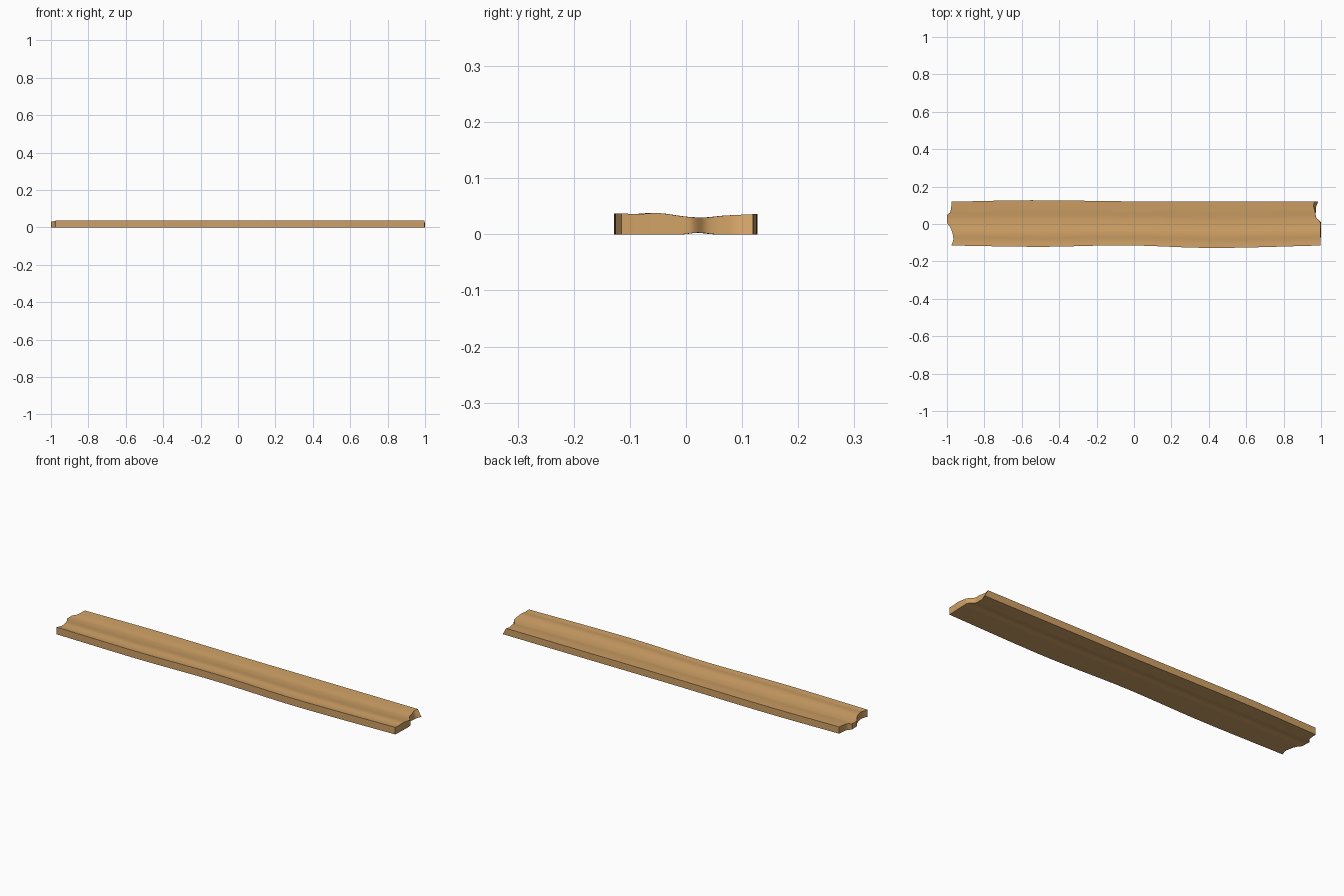
import bpy, bmesh

if "Cube" in bpy.data.objects:
    bpy.data.objects.remove(bpy.data.objects["Cube"])


def curve(pts, u):
    """Smooth curve through (position, value) knots without overshoot."""
    if u <= pts[0][0]:
        return pts[0][1]
    for i in range(len(pts) - 1):
        (a, p), (b, q) = pts[i], pts[i + 1]
        if u <= b:
            k0, k1 = pts[max(i - 1, 0)], pts[min(i + 2, len(pts) - 1)]
            s = (q - p) / (b - a)
            m0 = (q - k0[1]) / (b - k0[0])
            m1 = (k1[1] - p) / (k1[0] - a)
            m0 = 0 if (p - k0[1]) * (q - p) <= 0 and i > 0 else m0
            m1 = 0 if (k1[1] - q) * (q - p) <= 0 and i < len(pts) - 2 else m1
            t = (u - a) / (b - a)
            h = b - a
            return (p * (2*t**3 - 3*t*t + 1) + q * (3*t*t - 2*t**3)
                    + h * m0 * (t**3 - 2*t*t + t) + h * m1 * (t**3 - t*t))
    return pts[-1][1]


# Long edges (x, y)
front_edge = [(-0.98, -0.115), (-0.5, -0.122), (-0.07, -0.114), (0.42, -0.128), (1, -0.115)]
back_edge = [(-0.98, 0.119), (-0.55, 0.127), (0, 0.121), (0.5, 0.12), (1, 0.119)]
# Worn top and hollow underside (y, z)
top_z = [(-0.12, 0.038), (-0.088, 0.036), (-0.055, 0.038), (0.0, 0.0315), (0.03, 0.030),
         (0.07, 0.0335), (0.12, 0.036)]
bottom_z = [(-0.12, 0), (-0.01, 0), (0.022, 0.003), (0.055, 0), (0.12, 0)]
# Broken ends (y, x)
left_end = [(-0.115, -0.976), (-0.08, -0.966), (-0.045, -0.972), (-0.015, -0.984), (0.002, -0.998),
            (0.045, -1.0), (0.06, -0.985), (0.085, -0.978), (0.12, -0.976)]
right_top = [(-0.115, 0.996), (-0.03, 0.998), (0.0, 0.998), (0.018, 0.99), (0.035, 0.974),
             (0.07, 0.967), (0.095, 0.96), (0.12, 0.965)]
right_bottom = [(-0.115, 0.996), (-0.03, 1.0), (0.008, 1.0), (0.018, 0.992), (0.035, 0.974),
                (0.07, 0.972), (0.095, 0.975), (0.12, 0.985)]

NX, NY = 32, 36
bm = bmesh.new()


def layer(z_curve, right):
    grid = []
    for i in range(NX + 1):
        row = []
        for j in range(NY + 1):
            v = -0.115 + 0.234 * j / NY
            x0, x1 = curve(left_end, v), curve(right, v)
            x = x0 + (x1 - x0) * i / NX
            f, b = curve(front_edge, x), curve(back_edge, x)
            row.append(bm.verts.new((x, f + (b - f) * j / NY, curve(z_curve, v))))
        grid.append(row)
    return grid


top, bot = layer(top_z, right_top), layer(bottom_z, right_bottom)
for i in range(NX):
    for j in range(NY):
        bm.faces.new((top[i][j], top[i+1][j], top[i+1][j+1], top[i][j+1]))
        bm.faces.new((bot[i][j], bot[i][j+1], bot[i+1][j+1], bot[i+1][j]))
# Side and end walls
for i in range(NX):
    for j in (0, NY):
        bm.faces.new((bot[i][j], bot[i+1][j], top[i+1][j], top[i][j]))
for j in range(NY):
    for i in (0, NX):
        bm.faces.new((bot[i][j], bot[i][j+1], top[i][j+1], top[i][j]))
bmesh.ops.recalc_face_normals(bm, faces=bm.faces)

mesh = bpy.data.meshes.new("wood_plank")
bm.to_mesh(mesh)
bm.free()
plank = bpy.data.objects.new("wood_plank", mesh)
bpy.context.collection.objects.link(plank)

wood = bpy.data.materials.new("wood")
wood.diffuse_color = (0.62, 0.35, 0.13, 1)
wood.use_nodes = True
wood.node_tree.nodes["Principled BSDF"].inputs["Base Color"].default_value = wood.diffuse_color
mesh.materials.append(wood)

bpy.context.view_layer.objects.active = plank
plank.select_set(True)
bpy.ops.object.shade_smooth_by_angle(angle=0.6)
